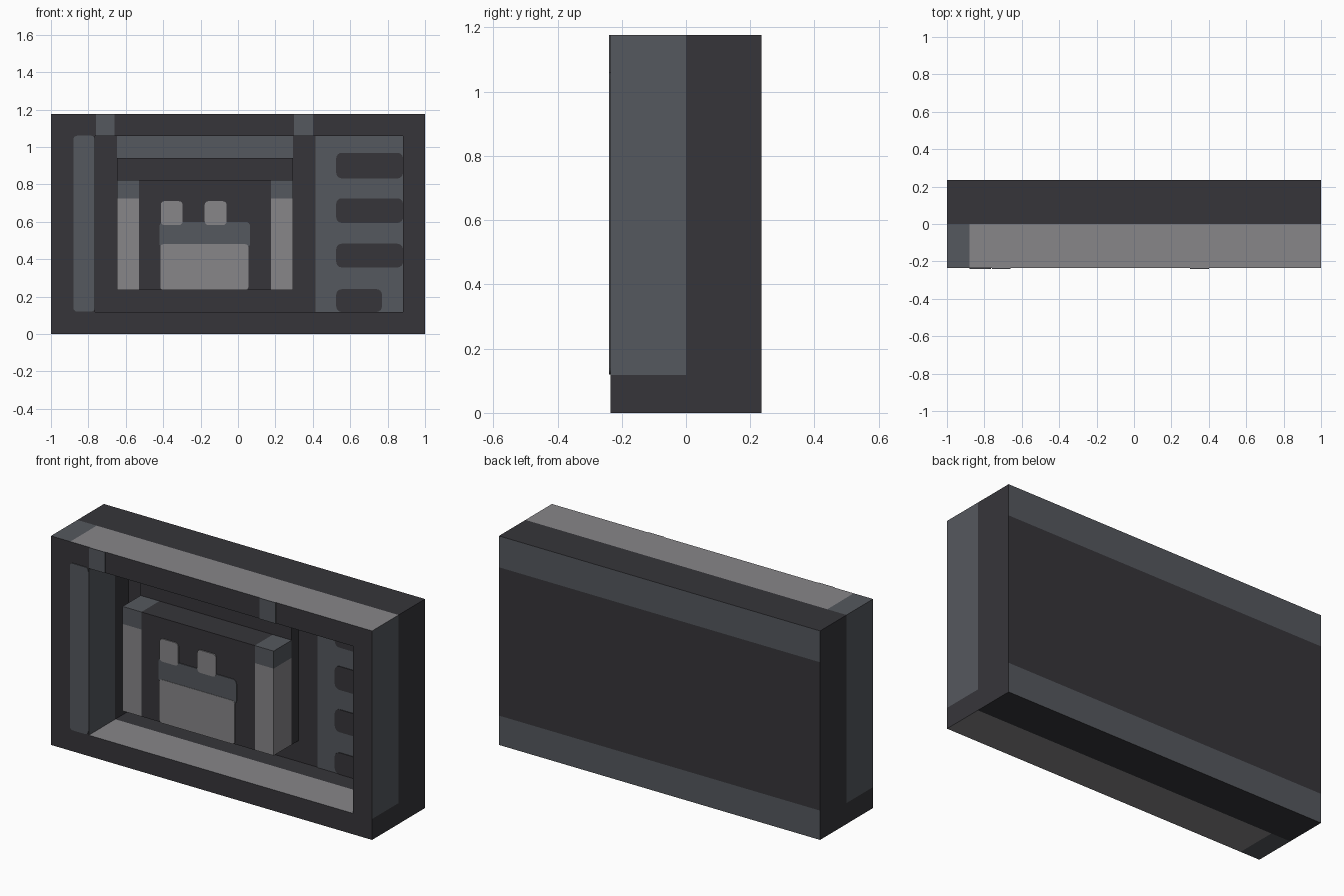
import bpy, bmesh, math
from mathutils import Vector

cube = bpy.data.objects.get("Cube")
if cube:
    bpy.data.objects.remove(cube, do_unlink=True)


def material(name, rgb):
    m = bpy.data.materials.new(name)
    m.use_nodes = True
    m.diffuse_color = (*rgb, 1)
    m.node_tree.nodes["Principled BSDF"].inputs["Base Color"].default_value = (*rgb, 1)
    return m


MATERIALS = [material("charcoal", (0.037, 0.036, 0.042)),
             material("slate grey", (0.091, 0.098, 0.112)),
             material("light grey", (0.242, 0.238, 0.250))]
DARK, MID, LIGHT = range(3)

# Shared dimensions
U = 2 / 17
HALF_DEPTH = 2 * U
HEIGHT = 10 * U
FRONT = -HALF_DEPTH
BACK_WALL = FRONT + 3 * U
BLOCK_FRONT = -0.103
SLAB_FRONT = 0.058


def finish(name, bm, rule):
    bmesh.ops.recalc_face_normals(bm, faces=bm.faces)
    for f in bm.faces:
        f.material_index = rule(f.calc_center_median(), f.normal)
    mesh = bpy.data.meshes.new(name)
    bm.to_mesh(mesh)
    bm.free()
    for m in MATERIALS:
        mesh.materials.append(m)
    obj = bpy.data.objects.new(name, mesh)
    bpy.context.collection.objects.link(obj)
    return obj


def box_mesh(x0, x1, y0, y1, z0, z1):
    bm = bmesh.new()
    bmesh.ops.create_cube(bm, size=1)
    for v in bm.verts:
        v.co = Vector((x1 if v.co.x > 0 else x0,
                       y1 if v.co.y > 0 else y0,
                       z1 if v.co.z > 0 else z0))
    return bm


def cut(bm, axis, *positions):
    normal = Vector((axis == "x", axis == "y", axis == "z"))
    for p in positions:
        geom = bm.verts[:] + bm.edges[:] + bm.faces[:]
        bmesh.ops.bisect_plane(bm, geom=geom, dist=1e-5, plane_co=normal * p, plane_no=normal)


def plate(name, x0, x1, z0, z1, y, color, radius=0.02, thick=0.004):
    """Thin rounded panel standing proud of the surface at y."""
    bm = bmesh.new()
    corners = [(x1, z1, -1, -1), (x0, z1, 1, -1), (x0, z0, 1, 1), (x1, z0, -1, 1)]
    verts = []
    for i, (x, z, sx, sz) in enumerate(corners):
        steps = 4 if radius else 0
        for k in range(steps + 1):
            a = math.pi / 2 * (i + k / max(steps, 1))
            verts.append(bm.verts.new((x + radius * (sx + math.cos(a)), y - thick,
                                       z + radius * (sz + math.sin(a)))))
    face = bm.faces.new(verts)
    side = bmesh.ops.extrude_face_region(bm, geom=[face])["geom"]
    for v in side:
        if isinstance(v, bmesh.types.BMVert):
            v.co.y = y
    return finish(name, bm, lambda c, n: color)


# Casing with a deep recess in the front
bm = box_mesh(-1, 1, FRONT, HALF_DEPTH, 0, HEIGHT)
cut(bm, "x", -6.5 * U, 7.5 * U)
cut(bm, "z", U, 9 * U)
bm.normal_update()
opening = min((f for f in bm.faces if f.normal.y < -0.5),
              key=lambda f: (f.calc_center_median() - Vector((0.05, FRONT, HEIGHT / 2))).length)
inner = bmesh.ops.extrude_discrete_faces(bm, faces=[opening])["faces"][0]
for v in inner.verts:
    v.co.y = BACK_WALL
cut(bm, "y", 0)
cut(bm, "x", -0.88)
cut(bm, "z", 0.165, 1.0)


def casing_color(c, n):
    if abs(n.z) > 0.5:
        if c.y > 0:
            return DARK
        return MID if c.x < -0.88 else LIGHT
    if abs(n.x) > 0.5:
        return MID if c.y < 0 and c.z > U else DARK
    return MID if n.y > 0.5 and not 0.165 < c.z < 1.0 else DARK


finish("casing", bm, casing_color)

# Painted panels on the front rim
plate("rim_stripe", -0.88, -0.765, 0.12, 1.06, FRONT, MID)
for side, x in (("right", -0.76), ("left", 0.3)):
    plate("rim_patch_" + side, x, x + 0.1, 9 * U, HEIGHT, FRONT, MID, 0)

# Painted panels on the back wall of the recess
plate("upper_wall_panel", -5.5 * U, 2.5 * U, 8 * U, 9 * U, BACK_WALL, MID, 0)
plate("side_wall_panel", 0.415, 7.5 * U, U, 9 * U, BACK_WALL, MID, 0)
for i in range(4):
    z = U + 0.238 * i
    plate(f"vent_bar_{i + 1}", 0.525, 0.77 if i == 0 else 7.5 * U, z, z + 0.122 + 0.005 * i,
          BACK_WALL, DARK, 0.03, 0.008)

# Back slab behind the inner block
finish("back_slab", box_mesh(-5.5 * U, 2.5 * U, SLAB_FRONT, BACK_WALL, 2 * U, 8 * U),
       lambda c, n: DARK)

# Inner block with a pillar on each side
finish("block_centre", box_mesh(-4.5 * U, 1.5 * U, BLOCK_FRONT, SLAB_FRONT, 2 * U, 7 * U),
       lambda c, n: DARK)
for side, x in (("right", -5.5 * U), ("left", 1.5 * U)):
    bm = box_mesh(x, x + U, BLOCK_FRONT, SLAB_FRONT, 2 * U, 7 * U)
    cut(bm, "z", 0.725)
    finish("pillar_" + side, bm, lambda c, n: MID if c.z > 0.725 else LIGHT)

# Painted panels on the block front
plate("block_band", -0.42, 0.065, 0.46, 0.6, BLOCK_FRONT, MID, 0.025)
plate("block_panel", -0.415, 0.055, 2 * U, 0.48, BLOCK_FRONT, LIGHT, 0.015, 0.006)
for side, x in (("right", -0.413), ("left", -0.178)):
    plate("square_light_" + side, x, x + 0.117, 0.582, 0.71, BLOCK_FRONT, LIGHT, 0.02, 0.006)
